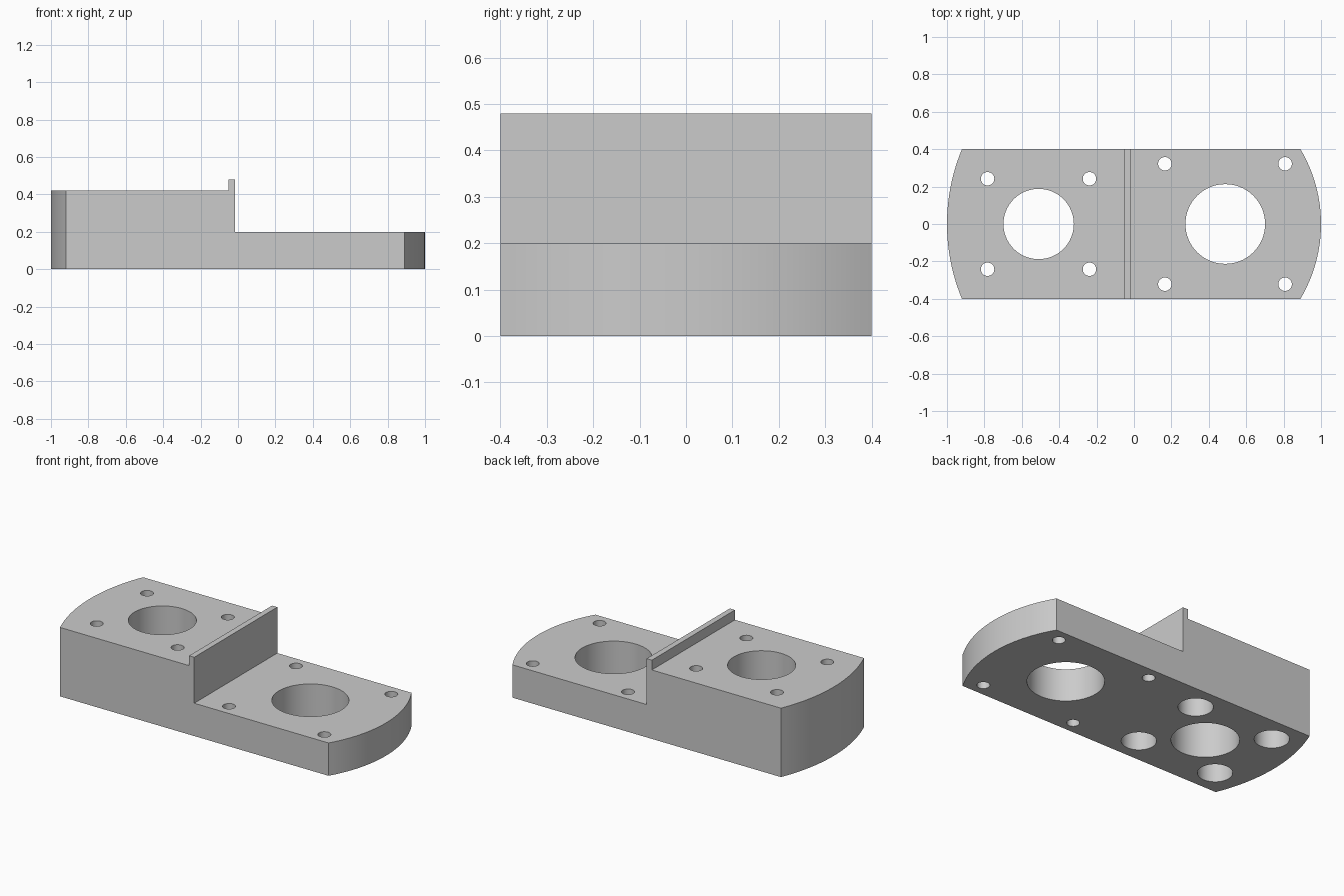
import bpy, bmesh, math

cube = bpy.data.objects.get("Cube")
if cube:
    bpy.data.objects.remove(cube, do_unlink=True)

HALF_Y = 0.4
mat = bpy.data.materials.new("grey_metal")
mat.use_nodes = True
GREY = (0.6, 0.6, 0.6, 1)
mat.diffuse_color = GREY
mat.node_tree.nodes["Principled BSDF"].inputs["Base Color"].default_value = GREY


def prism(name, outline, vec, shift=(0, 0, 0)):
    """Extrude a closed outline of 3D points along vec."""
    bm = bmesh.new()
    face = bm.faces.new([bm.verts.new(p) for p in outline])
    geo = bmesh.ops.extrude_face_region(bm, geom=[face])["geom"]
    bmesh.ops.translate(bm, vec=vec, verts=[g for g in geo if isinstance(g, bmesh.types.BMVert)])
    bmesh.ops.recalc_face_normals(bm, faces=bm.faces)
    me = bpy.data.meshes.new(name)
    bm.to_mesh(me)
    bm.free()
    me.materials.append(mat)
    ob = bpy.data.objects.new(name, me)
    ob.location = shift
    bpy.context.collection.objects.link(ob)
    return ob


def cutter(name, x, y, r, z0, z1, n):
    ring = [(r * math.cos(2 * math.pi * i / n), r * math.sin(2 * math.pi * i / n), 0) for i in range(n)]
    return prism(name, ring, (0, 0, z1 - z0), (x, y, z0))


def end_arc(sign, corner_x, n=24):
    """Points of the rounded end, from y = -HALF_Y to y = HALF_Y."""
    sag = 1 - corner_x
    rad = (HALF_Y ** 2 + sag ** 2) / (2 * sag)
    a = math.asin(HALF_Y / rad)
    angles = [-a + 2 * a * i / n for i in range(n + 1)]
    return [(sign * (1 - rad + rad * math.cos(t)), rad * math.sin(t), -0.1) for t in angles]


# Stepped side profile with the thin lip at the step
profile = [(-1.1, 0), (1.1, 0), (1.1, 0.2), (-0.015, 0.2), (-0.015, 0.48),
           (-0.05, 0.48), (-0.05, 0.42), (-1.1, 0.42)]
body = prism("stepped_mount_plate", [(x, -HALF_Y, z) for x, z in profile], (0, 2 * HALF_Y, 0))

# Rounded plan outline
plan = prism("plan_outline", end_arc(1, 0.89) + end_arc(-1, 0.92)[::-1], (0, 0, 0.8))
tools = [(plan, "INTERSECT")]

# Large bores
for x, r in ((-0.51, 0.188), (0.488, 0.213)):
    tools.append((cutter("bore_cutter", x, 0, r, -0.1, 0.7, 64), "DIFFERENCE"))

# Bolt holes, with counterbores under the raised side
for xs, y, deep in (((-0.783, -0.238), 0.242, True), ((0.165, 0.808), 0.322, False)):
    for x in xs:
        for s in (-1, 1):
            tools.append((cutter("bolt_hole_cutter", x, s * y, 0.036, -0.1, 0.7, 32), "DIFFERENCE"))
            if deep:
                tools.append((cutter("counterbore_cutter", x, s * y, 0.097, -0.1, 0.22, 48), "DIFFERENCE"))

for ob, op in tools:
    m = body.modifiers.new(ob.name, "BOOLEAN")
    m.object, m.operation, m.solver = ob, op, "EXACT"

# Bake the cuts and drop the helpers
bpy.context.view_layer.update()
graph = bpy.context.evaluated_depsgraph_get()
result = bpy.data.meshes.new_from_object(body.evaluated_get(graph))
body.modifiers.clear()
body.data = result
for ob, _ in tools:
    bpy.data.objects.remove(ob, do_unlink=True)

# Smooth curved walls, sharp rims
bpy.ops.object.select_all(action="DESELECT")
body.select_set(True)
bpy.context.view_layer.objects.active = body
bpy.ops.object.shade_smooth_by_angle(angle=math.radians(25))
